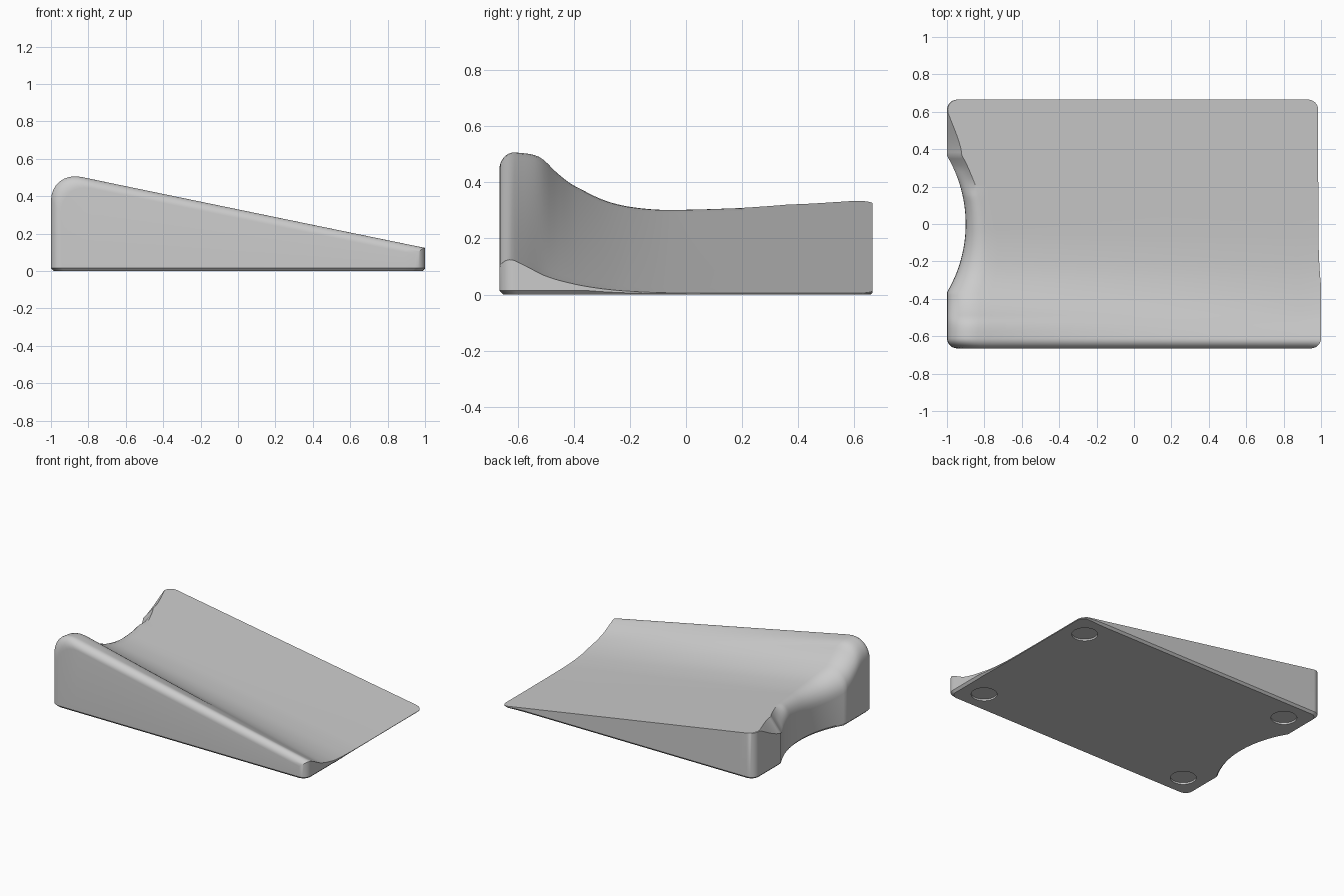
import bpy, bmesh, math

old = bpy.data.objects.get("Cube")
if old:
    bpy.data.objects.remove(old, do_unlink=True)

HALF_Y = 0.665
CORNER = 0.055


def curve(knots, t):
    """Smooth interpolation through a short list of (t, value) knots."""
    if t <= knots[0][0]:
        return knots[0][1]
    if t >= knots[-1][0]:
        return knots[-1][1]
    last = len(knots) - 1

    def slope(i):
        a, b = knots[max(i - 1, 0)], knots[min(i + 1, last)]
        return (b[1] - a[1]) / (b[0] - a[0])

    i = max(k for k in range(last) if knots[k][0] <= t)
    (t0, v0), (t1, v1) = knots[i], knots[i + 1]
    span = t1 - t0
    u = (t - t0) / span
    return (v0 * (1 + 2 * u) * (1 - u) ** 2 + v1 * u * u * (3 - 2 * u)
            + span * slope(i) * u * (1 - u) ** 2 + span * slope(i + 1) * u * u * (u - 1))


# Rim section at the tall and low ends, and the rounding along the tall end
RIM_TALL = [(-0.7, 1), (-0.6, 1), (-0.52, 0.92), (-0.46, 0.64), (-0.4, 0.41),
            (-0.3, 0.18), (-0.2, 0.06), (-0.05, 0), (0.7, 0)]
RIM_LOW = [(-0.7, 1), (-0.63, 1), (-0.58, 0.83), (-0.5, 0.5), (-0.4, 0.27),
           (-0.3, 0.13), (-0.2, 0.055), (-0.05, 0.01), (0.7, 0)]
ROUND_WIDTH = [(-0.67, 0.16), (-0.37, 0.17), (0, 0.1), (0.25, 0.08), (0.4, 0.075), (0.6, 0.004)]
ROUND_DROP = [(-0.67, 0.16), (-0.37, 0.16), (0, 0.12), (0.25, 0.12), (0.4, 0.1), (0.6, 0.003)]


def clamp(v):
    return max(0.0, min(1.0, v))


def height(x, y):
    """Sloping floor plus the raised rim along the front."""
    floor = 0.005 + 0.166 * max(0.0, 0.985 - x)
    crest = 0.13 + 0.2044 * (0.985 - x)
    t = clamp((x + 0.85) / 1.83)
    rim = (1 - t) * curve(RIM_TALL, y) + t * curve(RIM_LOW, y)
    return floor + max(0.0, rim) * (crest - floor)


def corner_inset(y):
    e = max(0.0, abs(y) - (HALF_Y - CORNER))
    return CORNER - math.sqrt(max(0.0, CORNER ** 2 - e ** 2))


def tall_edge(y):
    """Plan outline at the tall end, with its arc-shaped notch."""
    radius = 0.716
    arc = -0.9 - radius + math.sqrt(radius ** 2 - min(abs(y), 0.7) ** 2)
    return max(-1.0, arc) + corner_inset(y)


def low_edge(y):
    return 0.985 + 0.015 * clamp(0.125 * curve(RIM_LOW, y) / 0.02) - corner_inset(y)


# Row positions, closer together in the rounded corners
N = 8
quarter = [math.pi / 2 * i / N for i in range(N)]
inner = HALF_Y - CORNER
rows = [(-HALF_Y + CORNER * (1 - math.cos(a)), 0.05 * (1 - math.sin(a))) for a in quarter]
rows += [(-inner + 2 * inner * i / 70, 0) for i in range(71)]
rows += [(HALF_Y - CORNER * (1 - math.cos(a)), 0) for a in reversed(quarter)]

# Top surface
bm = bmesh.new()
grid = []
STRAIGHT = 30
for y, front_drop in rows:
    x0, x1 = tall_edge(y), low_edge(y)
    w, d = curve(ROUND_WIDTH, y), curve(ROUND_DROP, y)
    crease = clamp((y - 0.15) / 0.15)
    line = []
    for i in range(N):
        a = math.pi / 2 * i / N
        x = x0 + w * (1 - math.cos(a))
        drop = d * ((1 - crease) * (1 - math.sin(a)) + crease * math.cos(a))
        line.append((x, drop))
    line += [(x0 + w + (x1 - x0 - w) * i / STRAIGHT, 0) for i in range(STRAIGHT + 1)]
    grid.append([bm.verts.new((x, y, height(x, y) - drop - front_drop)) for x, drop in line])
for r0, r1 in zip(grid, grid[1:]):
    for i in range(len(r0) - 1):
        bm.faces.new((r0[i], r0[i + 1], r1[i + 1], r1[i]))

# Side walls, small bottom chamfer and underside
ring = grid[0] + [r[-1] for r in grid[1:-1]] + grid[-1][::-1] + [r[0] for r in grid[-2:0:-1]]
mid, base = [], []
for v in ring:
    z = min(0.015, v.co.z / 2)
    mid.append(bm.verts.new((v.co.x, v.co.y, z)))
    base.append(bm.verts.new((v.co.x * (1 - z), v.co.y * (1 - z * 1.4), 0)))
for upper, lower in ((ring, mid), (mid, base)):
    for i in range(len(ring)):
        j = (i + 1) % len(ring)
        bm.faces.new((upper[j], upper[i], lower[i], lower[j]))
bm.faces.new(base[::-1])
bmesh.ops.recalc_face_normals(bm, faces=bm.faces)

mesh = bpy.data.meshes.new("wedge_body")
bm.to_mesh(mesh)
bm.free()
body = bpy.data.objects.new("wedge_body", mesh)
bpy.context.collection.objects.link(body)

grey = bpy.data.materials.new("plain_grey")
grey.use_nodes = True
grey.diffuse_color = (0.6, 0.6, 0.6, 1)
grey.node_tree.nodes["Principled BSDF"].inputs["Base Color"].default_value = (0.6, 0.6, 0.6, 1)
mesh.materials.append(grey)

# Four shallow round foot recesses in the underside
bm = bmesh.new()
for sx in (-1, 1):
    for sy in (-1, 1):
        made = bmesh.ops.create_cone(bm, cap_ends=True, segments=40, radius1=0.083,
                                     radius2=0.083, depth=0.1)
        bmesh.ops.translate(bm, verts=made["verts"], vec=(sx * 0.83, sy * 0.5, 0.012 - 0.05))
cut_mesh = bpy.data.meshes.new("foot_recess_cutter")
bm.to_mesh(cut_mesh)
bm.free()
cut_mesh.materials.append(grey)
cutter = bpy.data.objects.new("foot_recess_cutter", cut_mesh)
cutter.hide_render = True
bpy.context.collection.objects.link(cutter)

bpy.ops.object.select_all(action="DESELECT")
body.select_set(True)
bpy.context.view_layer.objects.active = body
mod = body.modifiers.new("foot_recesses", "BOOLEAN")
mod.operation = "DIFFERENCE"
mod.solver = "EXACT"
mod.object = cutter
bpy.ops.object.modifier_apply(modifier=mod.name)
bpy.data.objects.remove(cutter, do_unlink=True)
bpy.ops.object.shade_smooth_by_angle(angle=math.radians(32))
